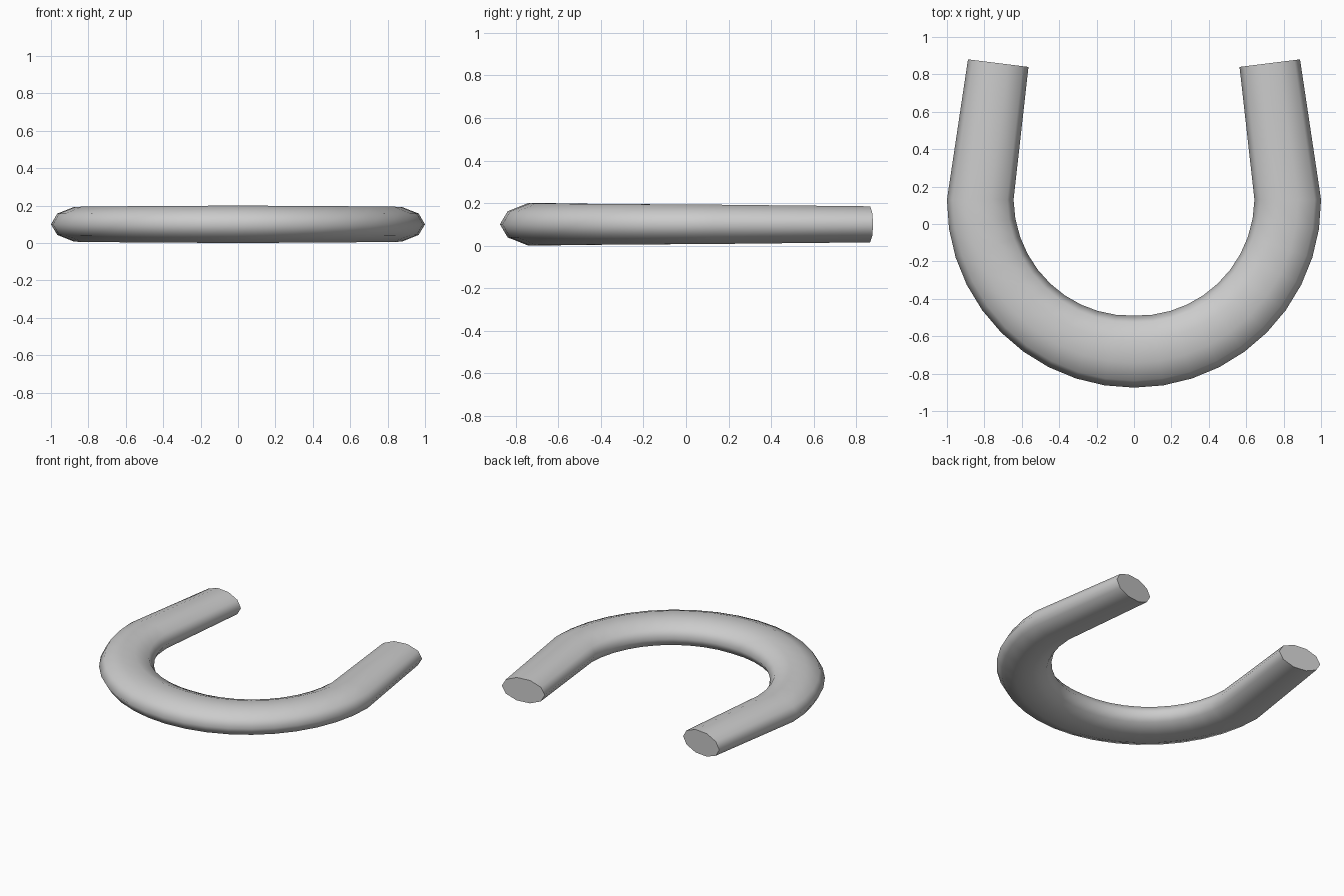
import bpy
import bmesh
from math import sin, cos, pi, radians
from mathutils import Vector

cube = bpy.data.objects.get("Cube")
if cube:
    bpy.data.objects.remove(cube, do_unlink=True)

SIDES = 10            # sides of the oval bar
ARC_STEPS = 20        # segments around the half circle
CENTRE_Y = 0.13
MID_Z = 0.1
FRONT_W, SIDE_W, TIP_W = 0.1925, 0.178, 0.163   # half widths of the bar
FLATNESS = 0.546      # bar height relative to its width

grey = bpy.data.materials.new("plain_grey")
grey.use_nodes = True
colour = (0.6, 0.6, 0.6, 1)
grey.diffuse_color = colour
grey.node_tree.nodes["Principled BSDF"].inputs["Base Color"].default_value = colour

# Path stations: centre, outward direction and half width
stations = []
for i in range(ARC_STEPS + 1):
    angle = pi + pi * i / ARC_STEPS
    out = Vector((cos(angle), sin(angle), 0))
    t = abs(out.x)
    to_side = abs(2 * i / ARC_STEPS - 1)
    radius = 0.8125 + 0.0095 * t
    half = FRONT_W + (SIDE_W - FRONT_W) * to_side
    stations.append((Vector((0, CENTRE_Y, MID_Z)) + out * radius, out, half))

# Straight legs lean inward to the tips
lean = radians(7.1)
for side in (-1, 1):
    tip = (Vector((side * 0.726, 0.86, MID_Z)),
           Vector((side * cos(lean), sin(lean), 0)), TIP_W)
    stations.insert(0 if side < 0 else len(stations), tip)

# Sweep the tapering oval along the path and cap both tips
bm = bmesh.new()
rings = []
for centre, out, half in stations:
    ring = []
    for k in range(SIDES):
        a = 2 * pi * k / SIDES
        offset = out * (half * cos(a)) + Vector((0, 0, half * FLATNESS * sin(a)))
        ring.append(bm.verts.new(centre + offset))
    rings.append(ring)
for r0, r1 in zip(rings, rings[1:]):
    for k in range(SIDES):
        n = (k + 1) % SIDES
        bm.faces.new((r0[k], r0[n], r1[n], r1[k]))
bm.faces.new(rings[0])
bm.faces.new(rings[-1])
bmesh.ops.recalc_face_normals(bm, faces=bm.faces[:])

mesh = bpy.data.meshes.new("curved_bar")
bm.to_mesh(mesh)
bm.free()
mesh.materials.append(grey)
bar = bpy.data.objects.new("curved_bar", mesh)
bpy.context.collection.objects.link(bar)

# Smooth along the bar, crisp at the tips
bpy.ops.object.select_all(action='DESELECT')
bar.select_set(True)
bpy.context.view_layer.objects.active = bar
bpy.ops.object.shade_smooth_by_angle(angle=radians(75))
